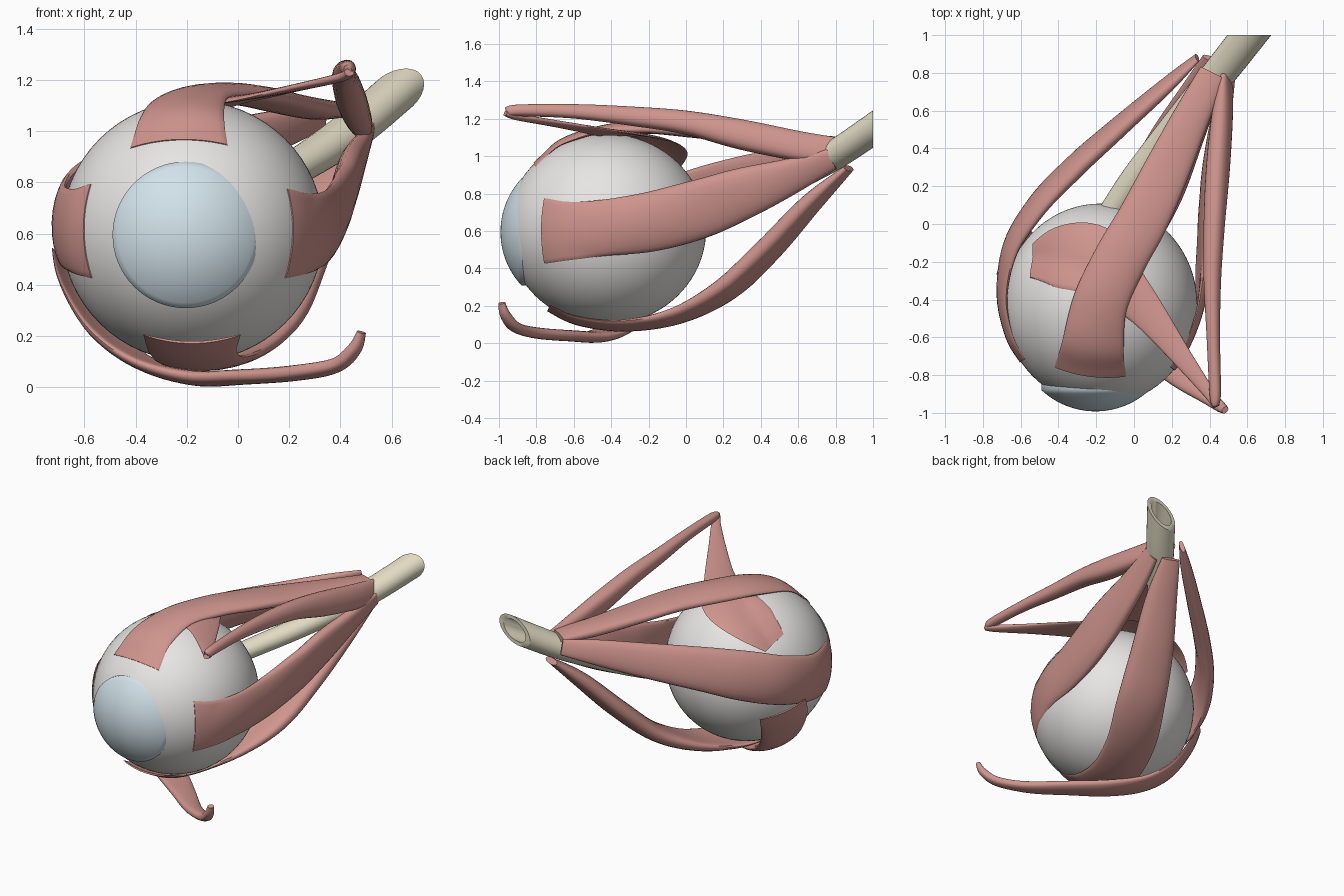
import bpy, bmesh, math
from mathutils import Vector

C = Vector((-0.178, -0.425, 0.61))      # eye centre
RAD = Vector((0.513, 0.533, 0.51))      # eye radii
APEX = Vector((0.43, 0.80, 1.02))       # where the muscles converge


def material(name, rgb):
    m = bpy.data.materials.new(name)
    m.diffuse_color = (*rgb, 1)
    return m


MUSCLE = material("muscle", (0.63, 0.30, 0.27))
CORNEA = material("cornea", (0.64, 0.76, 0.82))
NERVE = material("nerve", (0.76, 0.71, 0.55))
SCLERA = material("sclera", (0.80, 0.79, 0.77))


def finish(bm, name, mat, angle=50):
    bmesh.ops.recalc_face_normals(bm, faces=bm.faces)
    me = bpy.data.meshes.new(name)
    bm.to_mesh(me)
    bm.free()
    ob = bpy.data.objects.new(name, me)
    bpy.context.collection.objects.link(ob)
    me.materials.append(mat)
    bpy.ops.object.select_all(action='DESELECT')
    ob.select_set(True)
    bpy.context.view_layer.objects.active = ob
    bpy.ops.object.shade_smooth_by_angle(angle=math.radians(angle))
    return ob


def skin(rings, name, mat, cap_start=True, cap_end=True):
    bm = bmesh.new()
    vs = [[bm.verts.new(p) for p in r] for r in rings]
    n = len(rings[0])
    for a, b in zip(vs, vs[1:]):
        for i in range(n):
            j = (i + 1) % n
            bm.faces.new((a[i], a[j], b[j], b[i]))
    if cap_start:
        bm.faces.new(vs[0][::-1])
    if cap_end:
        bm.faces.new(vs[-1])
    return finish(bm, name, mat)


def smooth_path(pts, steps=6):
    # Catmull-Rom through tuples of any length
    p = [pts[0]] + pts + [pts[-1]]
    out = []
    for i in range(1, len(p) - 2):
        for s in range(steps):
            t = s / steps
            out.append([0.5 * (2 * b + (c - a) * t + (2 * a - 5 * b + 4 * c - d) * t * t
                               + (3 * b - a - 3 * c + d) * t ** 3)
                        for a, b, c, d in zip(p[i - 1], p[i], p[i + 1], p[i + 2])])
    return out + [list(pts[-1])]


def strap(name, pts, normal=None, drape=True, n=24):
    """Flat muscle along (x, y, z, width, thickness), draped over the eye."""
    path = smooth_path(pts)
    pos = [Vector(q[:3]) for q in path]
    axis = APEX - C
    rings = []
    for k, q in enumerate(path):
        tan = (pos[min(k + 1, len(pos) - 1)] - pos[max(k - 1, 0)]).normalized()
        if normal:
            nor = Vector(normal)
        else:
            t = max(0, min(1, (pos[k] - C).dot(axis) / axis.length_squared))
            nor = pos[k] - (C + axis * t * 0.7)
        nor = (nor - tan * nor.dot(tan)).normalized()
        side = tan.cross(nor)
        wrap = max(0, min(1, 1 - ((pos[k] - C).length - 0.57) / 0.25)) if drape else 0
        ring = []
        for i in range(n):
            a = 2 * math.pi * i / n
            s = math.cos(a) * q[3] / 2
            h = math.sin(a)
            h = math.copysign(abs(h) ** 0.75, h) * q[4] / 2
            v = pos[k] + side * s + nor * (h - wrap * s * s / 1.05)
            d = v - C
            e = Vector((d.x / RAD.x, d.y / RAD.y, d.z / RAD.z)).length
            low = 1.012 if math.sin(a) > 0.01 else 1.004
            if e < low:
                v = C + d * (low / e)
            ring.append(v)
        rings.append(ring)
    return skin(rings, name, MUSCLE)


# eyeball, poles along the viewing axis
bm = bmesh.new()
bmesh.ops.create_uvsphere(bm, u_segments=64, v_segments=40, radius=1)
for v in bm.verts:
    x, y, z = v.co
    v.co = C + Vector((x * RAD.x, -z * RAD.y, y * RAD.z))
finish(bm, "eyeball", SCLERA)

# cornea: shallow dome on the front
R, base = 0.42, 0.286
rings = []
for k in range(13):
    a = math.asin(base / R) * max(k, 0.05) / 12
    rings.append([(-0.204 + R * math.sin(a) * math.cos(u), -0.992 + R * (1 - math.cos(a)),
                   0.595 + R * math.sin(a) * math.sin(u))
                  for u in [2 * math.pi * i / 64 for i in range(64)]])
rings.append([(x, y + 0.03, z) for x, y, z in rings[-1]])
skin(rings, "cornea", CORNEA, True, False)

# optic nerve: hollow sheath cut off flat at the back
npath = smooth_path([(-0.16, 0.0, 0.66, 0.065), (-0.015, 0.22, 0.73, 0.07), (0.17, 0.46, 0.825, 0.075),
                     (0.42, 0.76, 0.985, 0.088), (0.61, 1.0, 1.145, 0.092)])
rings = []
for k, q in enumerate(npath):
    p = Vector(q[:3])
    tan = (Vector(npath[min(k + 1, len(npath) - 1)][:3]) - Vector(npath[max(k - 1, 0)][:3])).normalized()
    side = tan.cross(Vector((0, 0, 1))).normalized()
    up = side.cross(tan) * 0.88
    ring = [(side * math.cos(u) + up * math.sin(u)) * q[3] for u in [2 * math.pi * i / 28 for i in range(28)]]
    if k > len(npath) - 4:              # shear the last rings towards the cut plane
        f = (k - (len(npath) - 4)) / 3
        ring = [r - tan * (r.y / tan.y) * f for r in ring]
    rings.append([p + r for r in ring])
last, mid = rings[-1], Vector(npath[-1][:3])
inner = [mid + (v - mid) * 0.72 for v in last]
deep = [v - Vector((0.15, 0.2, 0.13)) for v in inner]
skin(rings + [inner, deep], "optic_nerve", NERVE)

# four straight muscles
strap("superior_rectus", [
    (-0.235, -0.80, 0.96, 0.38, 0.01), (-0.22, -0.66, 1.08, 0.33, 0.03), (-0.18, -0.42, 1.145, 0.29, 0.05),
    (-0.07, -0.18, 1.155, 0.28, 0.07), (0.05, 0.03, 1.14, 0.27, 0.08), (0.18, 0.30, 1.11, 0.24, 0.08),
    (0.31, 0.58, 1.085, 0.19, 0.08), (0.42, 0.80, 1.08, 0.15, 0.05)])
strap("medial_rectus", [
    (0.21, -0.77, 0.60, 0.35, 0.01), (0.285, -0.64, 0.60, 0.31, 0.03), (0.35, -0.45, 0.615, 0.30, 0.04),
    (0.38, -0.2, 0.645, 0.32, 0.07), (0.40, 0.05, 0.71, 0.32, 0.10), (0.425, 0.3, 0.80, 0.28, 0.11),
    (0.46, 0.55, 0.89, 0.20, 0.09), (0.505, 0.78, 0.985, 0.12, 0.05)])
strap("lateral_rectus", [
    (-0.60, -0.73, 0.61, 0.37, 0.01), (-0.665, -0.60, 0.61, 0.33, 0.03), (-0.705, -0.38, 0.635, 0.31, 0.045),
    (-0.66, -0.12, 0.705, 0.32, 0.07), (-0.52, 0.10, 0.785, 0.32, 0.09), (-0.32, 0.30, 0.86, 0.28, 0.10),
    (-0.05, 0.54, 0.94, 0.22, 0.09), (0.18, 0.74, 1.01, 0.16, 0.07), (0.335, 0.88, 1.055, 0.10, 0.03)])
strap("inferior_rectus", [
    (-0.18, -0.74, 0.175, 0.38, 0.01), (-0.175, -0.58, 0.11, 0.34, 0.03), (-0.13, -0.33, 0.085, 0.33, 0.045),
    (-0.025, -0.05, 0.14, 0.33, 0.08), (0.11, 0.2, 0.275, 0.32, 0.11), (0.22, 0.44, 0.50, 0.28, 0.12),
    (0.335, 0.67, 0.75, 0.21, 0.10), (0.42, 0.87, 0.935, 0.12, 0.04)])

# superior oblique: belly running forward, then the tendon folding back
strap("superior_oblique_belly", [
    (0.43, -0.96, 1.235, 0.05, 0.03), (0.43, -0.90, 1.245, 0.06, 0.06), (0.42, -0.6, 1.24, 0.075, 0.07),
    (0.415, -0.3, 1.215, 0.10, 0.09), (0.425, 0.0, 1.18, 0.125, 0.11), (0.445, 0.3, 1.115, 0.16, 0.12),
    (0.47, 0.6, 1.055, 0.16, 0.10), (0.49, 0.79, 1.035, 0.14, 0.05)], normal=(1, 0, 0.3), drape=False)
strap("superior_oblique_tendon", [
    (0.435, -0.965, 1.23, 0.04, 0.03), (0.40, -0.90, 1.21, 0.06, 0.035), (0.25, -0.70, 1.175, 0.11, 0.03),
    (0.08, -0.48, 1.14, 0.18, 0.025), (-0.06, -0.33, 1.12, 0.26, 0.02), (-0.22, -0.19, 1.09, 0.37, 0.015),
    (-0.40, -0.175, 1.01, 0.34, 0.01), (-0.53, -0.20, 0.90, 0.20, 0.01)], normal=(-0.2, 0.1, 1))

# inferior oblique: slung beneath the eye
strap("inferior_oblique", [
    (0.482, -0.985, 0.215, 0.04, 0.03), (0.455, -0.965, 0.15, 0.06, 0.05), (0.38, -0.91, 0.085, 0.08, 0.055),
    (0.22, -0.80, 0.055, 0.11, 0.06), (0.02, -0.62, 0.04, 0.15, 0.06), (-0.17, -0.46, 0.036, 0.19, 0.06),
    (-0.37, -0.35, 0.09, 0.22, 0.05), (-0.53, -0.27, 0.205, 0.27, 0.045), (-0.63, -0.19, 0.37, 0.32, 0.03),
    (-0.66, -0.13, 0.49, 0.32, 0.01)])
